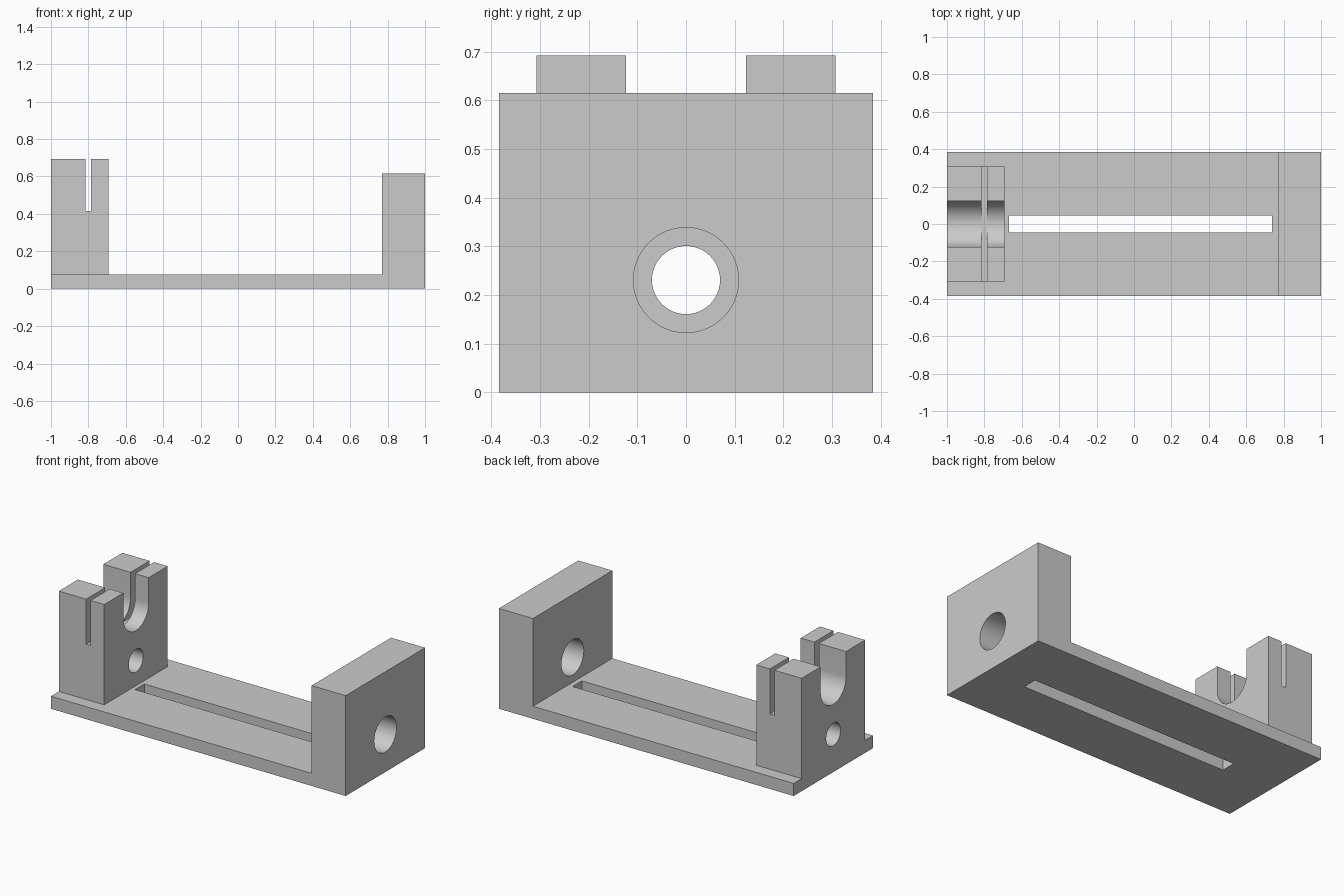
import bpy
import bmesh
from math import radians, pi, cos, sin

if "Cube" in bpy.data.objects:
    bpy.data.objects.remove(bpy.data.objects["Cube"], do_unlink=True)

U = 2 / 26  # base unit: the plate thickness

grey = bpy.data.materials.new("light_grey")
grey.use_nodes = True
grey.diffuse_color = (0.6, 0.6, 0.6, 1)
grey.node_tree.nodes["Principled BSDF"].inputs["Base Color"].default_value = (0.6, 0.6, 0.6, 1)


def prism(name, outline, place, depth):
    """Extrude a 2D outline along the vector depth; place maps it to 3D."""
    bm = bmesh.new()
    face = bm.faces.new([bm.verts.new(place(a, b)) for a, b in outline])
    new = bmesh.ops.extrude_face_region(bm, geom=[face])["geom"]
    bmesh.ops.translate(bm, vec=depth, verts=[g for g in new if isinstance(g, bmesh.types.BMVert)])
    bmesh.ops.recalc_face_normals(bm, faces=bm.faces)
    mesh = bpy.data.meshes.new(name)
    bm.to_mesh(mesh)
    bm.free()
    mesh.materials.append(grey)
    obj = bpy.data.objects.new(name, mesh)
    bpy.context.collection.objects.link(obj)
    return obj


def box(name, x0, x1, half_y, z0, z1):
    outline = [(x0, z0), (x1, z0), (x1, z1), (x0, z1)]
    return prism(name, outline, lambda x, z: (x, -half_y, z), (0, 2 * half_y, 0))


def arc(radius, z, start, end, steps):
    angles = [start + (end - start) * i / steps for i in range(steps + 1)]
    return [(radius * cos(a), z + radius * sin(a)) for a in angles]


def along_x(name, outline, x0, x1):
    return prism(name, outline, lambda y, z: (x0, y, z), (x1 - x0, 0, 0))


def cut(obj, *cutters):
    bpy.ops.object.select_all(action="DESELECT")
    bpy.context.view_layer.objects.active = obj
    obj.select_set(True)
    for cutter in cutters:
        mod = obj.modifiers.new("cut", "BOOLEAN")
        mod.operation = "DIFFERENCE"
        mod.solver = "EXACT"
        mod.object = cutter
        bpy.ops.object.modifier_apply(modifier=mod.name)
        bpy.data.objects.remove(cutter, do_unlink=True)
    bpy.ops.object.shade_smooth_by_angle(angle=radians(30))


# Base plate and end wall as one L-shaped profile
wall_x = 10 * U
profile = [(-1, 0), (1, 0), (1, 8 * U), (wall_x, 8 * U), (wall_x, U), (-1, U)]
base = prism("base_and_end_wall", profile, lambda x, z: (x, -5 * U, z), (0, 10 * U, 0))
cut(base,
    box("slot_cutter", -0.667, 0.738, 0.045, -U, 2 * U),
    along_x("wall_hole_cutter", arc(0.108, 3 * U, 0, 2 * pi, 64)[:-1], wall_x - 0.05, 1.1))

# Support block with open cradle, small bore and cross slit
block = box("support_block", -1, -9 * U, 4 * U, U, 9 * U)
cradle = arc(0.123, 7 * U, pi, 2 * pi, 32) + [(0.123, 1), (-0.123, 1)]
cut(block,
    along_x("cradle_cutter", cradle, -1.1, -0.6),
    along_x("bore_cutter", arc(0.07, 3 * U, 0, 2 * pi, 48)[:-1], -1.1, -0.6),
    box("slit_cutter", -0.815, -0.785, 0.5, 0.416, 1))
